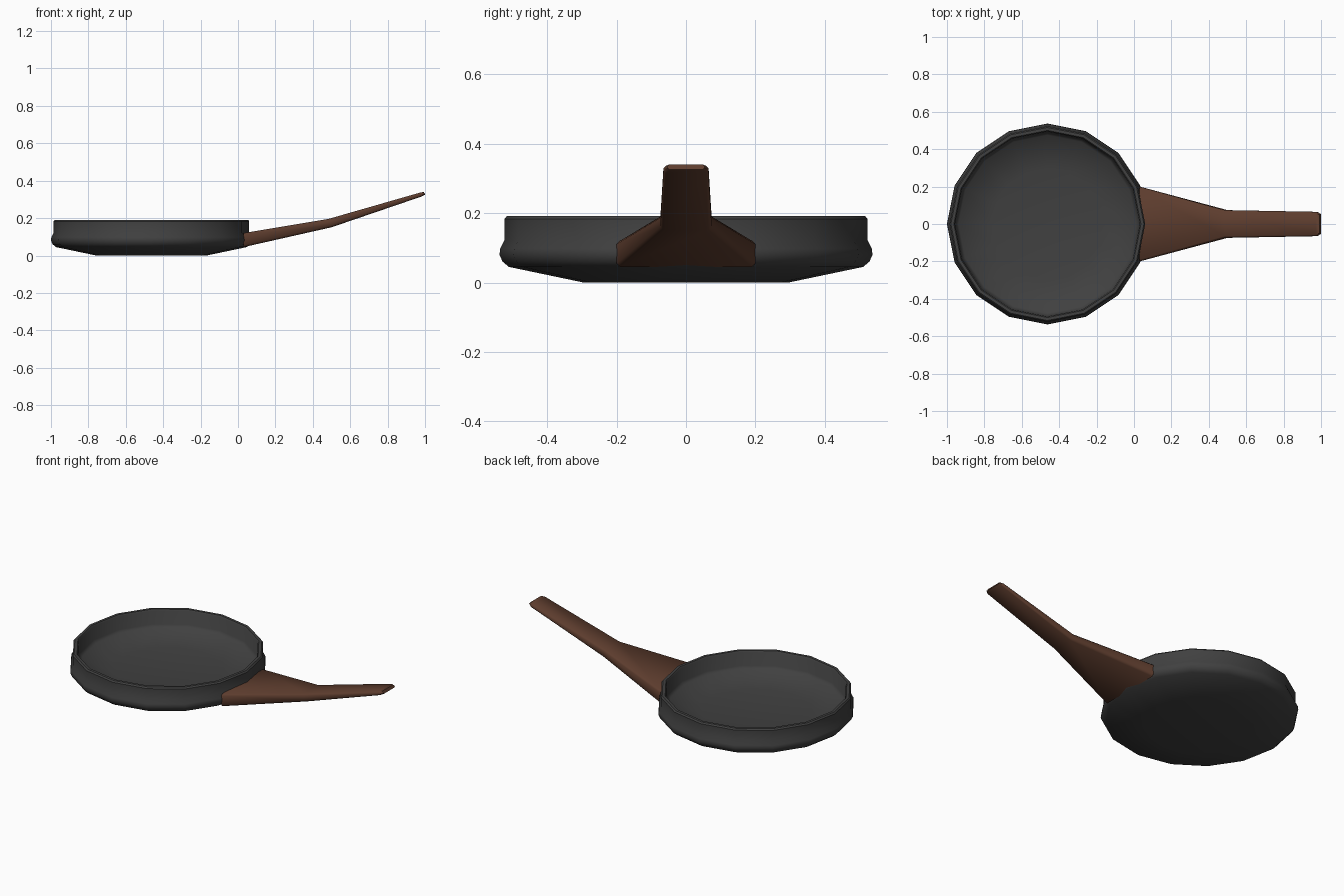
import bpy, bmesh, math

if "Cube" in bpy.data.objects:
    bpy.data.objects.remove(bpy.data.objects["Cube"])

CX = -0.463   # pan centre
SIDES = 16


def material(name, rgb):
    m = bpy.data.materials.new(name)
    m.diffuse_color = (*rgb, 1)
    m.use_nodes = True
    m.node_tree.nodes["Principled BSDF"].inputs["Base Color"].default_value = m.diffuse_color
    return m


def finish(bm, name, mat, angle):
    bmesh.ops.recalc_face_normals(bm, faces=bm.faces)
    me = bpy.data.meshes.new(name)
    bm.to_mesh(me)
    bm.free()
    ob = bpy.data.objects.new(name, me)
    bpy.context.collection.objects.link(ob)
    me.materials.append(mat)
    bpy.ops.object.select_all(action='DESELECT')
    ob.select_set(True)
    bpy.context.view_layer.objects.active = ob
    bpy.ops.object.shade_smooth_by_angle(angle=math.radians(angle))
    return ob


def loft(bm, rings):
    # bridge closed rings of points, capping both ends
    vs = [[bm.verts.new(p) for p in r] for r in rings]
    for a, b in zip(vs, vs[1:]):
        n = len(a)
        for i in range(n):
            bm.faces.new((a[i], a[(i + 1) % n], b[(i + 1) % n], b[i]))
    bm.faces.new(vs[0])
    bm.faces.new(vs[-1])


iron = material("dark iron", (0.052, 0.052, 0.052))
wood = material("brown wood", (0.110, 0.046, 0.027))

# Pan: 16-sided revolved profile (radius, height), outside bottom to inside floor
profile = [(0.295, 0.003), (0.510, 0.045), (0.528, 0.060), (0.537, 0.080),
           (0.535, 0.098), (0.523, 0.122), (0.523, 0.183), (0.516, 0.191),
           (0.500, 0.191), (0.494, 0.183), (0.490, 0.105), (0.475, 0.088),
           (0.295, 0.055)]
bm = bmesh.new()
loft(bm, [[(CX + r * math.cos(2 * math.pi * i / SIDES),
            r * math.sin(2 * math.pi * i / SIDES), z) for i in range(SIDES)]
          for r, z in profile])
for v in bm.verts:
    if v.co.z < 0.01:
        v.co.z = 0
finish(bm, "pan", iron, 40)

# Handle: stations of (x bottom, x top, half width, z bottom, z top, chamfer)
stations = [(0.030, 0.030, 0.200, 0.045, 0.120, 0.010),
            (0.500, 0.485, 0.074, 0.151, 0.196, 0.010),
            (0.980, 0.972, 0.065, 0.315, 0.336, 0.007),
            (1.000, 0.992, 0.053, 0.325, 0.340, 0.005)]
bm = bmesh.new()
rings = []
for xb, xt, w, zb, zt, c in stations:
    half = [(xb, w - c, zb), (xb, w, zb + c), (xt, w, zt - c), (xt, w - c, zt)]
    rings.append(half + [(x, -y, z) for x, y, z in reversed(half)])
loft(bm, rings)
finish(bm, "handle", wood, 50)
